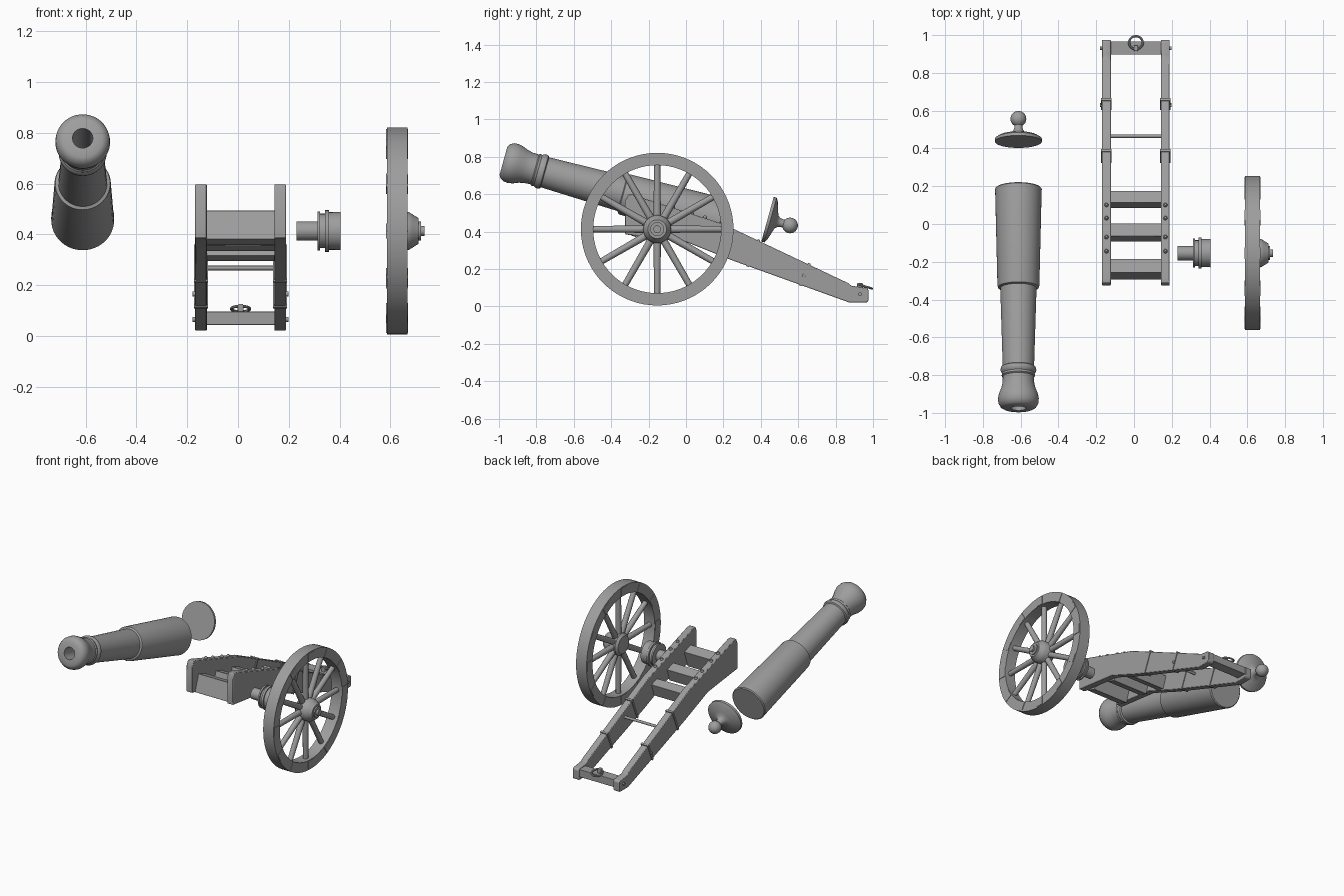
import bpy, bmesh, math
from mathutils import Vector, Matrix

cube = bpy.data.objects.get("Cube")
if cube:
    bpy.data.objects.remove(cube, do_unlink=True)

grey = bpy.data.materials.new("plain grey")
grey.use_nodes = True
tone = (0.34, 0.34, 0.34, 1)
grey.diffuse_color = tone
grey.node_tree.nodes["Principled BSDF"].inputs["Base Color"].default_value = tone
made = []


def finish(bm, name, matrix=None, bevel=0):
    bmesh.ops.remove_doubles(bm, verts=bm.verts, dist=1e-5)
    bmesh.ops.recalc_face_normals(bm, faces=bm.faces)
    mesh = bpy.data.meshes.new(name)
    bm.to_mesh(mesh)
    bm.free()
    mesh.materials.append(grey)
    ob = bpy.data.objects.new(name, mesh)
    bpy.context.collection.objects.link(ob)
    if matrix:
        ob.matrix_world = matrix
    if bevel:
        mod = ob.modifiers.new("Bevel", 'BEVEL')
        mod.width = bevel
        mod.segments = 2
    made.append(ob)
    return ob


def lathe(name, profile, origin, axis, sides=32, closed=False):
    """Revolve (distance along axis, radius) points about an axis."""
    bm = bmesh.new()
    rings = []
    for t, r in profile:
        rings.append([bm.verts.new((r * math.cos(a), r * math.sin(a), t))
                      for a in (math.tau * i / sides for i in range(sides))])
    pairs = list(zip(rings, rings[1:]))
    if closed:
        pairs.append((rings[-1], rings[0]))
    for lo, hi in pairs:
        for i in range(sides):
            j = (i + 1) % sides
            bm.faces.new((lo[i], lo[j], hi[j], hi[i]))
    turn = Vector(axis).to_track_quat('Z', 'Y').to_matrix().to_4x4()
    # collapse the rings that lie on the axis
    bmesh.ops.dissolve_degenerate(bm, dist=1e-6, edges=bm.edges)
    return finish(bm, name, Matrix.Translation(origin) @ turn)


def rod(name, start, end, r1, r2=None, sides=16):
    start, end = Vector(start), Vector(end)
    length = (end - start).length
    return lathe(name, [(0, 0), (0, r1), (length, r2 or r1), (length, 0)],
                 start, end - start, sides)


def box(name, centre, size, tilt=0, bevel=0):
    bm = bmesh.new()
    bmesh.ops.create_cube(bm, size=1)
    bmesh.ops.scale(bm, vec=size, verts=bm.verts)
    return finish(bm, name, Matrix.Translation(centre) @ Matrix.Rotation(tilt, 4, 'X'), bevel)


def slab(name, outline, x, width, bevel):
    """Extrude a side outline of (y, z) points across x."""
    bm = bmesh.new()
    face = bm.faces.new([bm.verts.new((x - width / 2, y, z)) for y, z in outline])
    new = bmesh.ops.extrude_face_region(bm, geom=[face])["geom"]
    bmesh.ops.translate(bm, vec=(width, 0, 0),
                        verts=[v for v in new if isinstance(v, bmesh.types.BMVert)])
    return finish(bm, name, bevel=bevel)


# Barrel, pointing forward and up, with a hollow bore
pitch = math.radians(15.5)
forward = Vector((0, -math.cos(pitch), math.sin(pitch)))
barrel_x = -0.612
lathe("barrel", [
    (0, 0), (0, .118), (.006, .124), (.02, .123), (.535, .111), (.545, .108),
    (.55, .096), (.98, .083), (.985, .092), (1.0, .095), (1.012, .09),
    (1.018, .086), (1.03, .089), (1.036, .083), (1.07, .084), (1.1, .091),
    (1.13, .103), (1.155, .108), (1.18, .106), (1.2, .095), (1.21, .078),
    (1.21, .04), (.6, .04), (.6, 0)],
    (barrel_x, .19, .455), forward, 48)

# Breech cap with its knob
ball = [(.125 - .042 * math.cos(a), .042 * math.sin(a))
        for a in (math.pi * (.17 + .83 * i / 10) for i in range(11))]
lathe("breech_cap", [(0, 0), (0, .124), (.016, .124), (.028, .105), (.042, .06),
                     (.05, .036), (.062, .026), (.075, .022)] + ball,
      (barrel_x, .436, .466), -forward, 40)

# Wheel rim, spokes and face plates
hub_y, hub_z, wheel_x = -.154, .413, .627
hub = Vector((wheel_x, hub_y, hub_z))
lathe("wheel_rim", [(-.04, .342), (-.04, .408), (.04, .408), (.04, .342)],
      hub, (1, 0, 0), 72, closed=True)
for i in range(12):
    angle = math.tau * i / 12
    out = Vector((0, math.cos(angle), math.sin(angle)))
    rod(f"spoke_{i + 1}", hub + out * .05, hub + out * .345, .02, .017, 12)
    for side in (-1, 1):
        box(f"rim_plate_{i + 1}", hub + out * .373 + Vector((side * .04, 0, 0)),
            (.006, .058, .06), angle)

# Wheel hub with stepped outer cap
lathe("wheel_hub", [(-.04, 0), (-.04, .06), (-.025, .074), (.045, .075), (.06, .066),
                    (.085, .05), (.085, .037), (.094, .037), (.094, .02),
                    (.108, .02), (.108, 0)], hub, (1, 0, 0))

# Loose axle end with collars
lathe("axle_collar", [(0, 0), (0, .038), (.083, .038), (.083, .077), (.094, .077),
                      (.094, .068), (.112, .068), (.112, .082), (.128, .082),
                      (.128, .074), (.174, .075), (.174, 0)],
      (.23, hub_y, hub_z), (1, 0, 0))

# Carriage cheeks
mid_x, half = .01, .156
top_line = [(-.325, .565), (-.31, .597), (-.285, .597), (.2, .44), (.866, .125)]
under_line = [(-.325, .385), (0, .345), (.25, .245), (.875, .02)]
outline = top_line + [(.885, .11), (.962, .1), (.975, .09), (.975, .03), (.965, .02)]
outline += under_line[::-1]


def height(line, y):
    for (y0, z0), (y1, z1) in zip(line, line[1:]):
        if y0 <= y <= y1:
            return z0 + (z1 - z0) * (y - y0) / (y1 - y0)


for side, label in ((1, "left"), (-1, "right")):
    x = mid_x + side * half
    slab(f"{label}_cheek", outline, x, .046, .004)
    # Iron straps around the trail
    for y in (.36, .635):
        hi, lo = height(top_line, y), height(under_line, y)
        box(f"{label}_strap", (x, y, (hi + lo) / 2),
            (.056, .014, (hi - lo) * .92 + .012), -math.radians(23))
    # Domed bolts along the upper edge
    for y in (.1, .03, -.07, -.145):
        z = height(top_line, y)
        lathe(f"{label}_top_bolt", [(-.01, 0), (-.01, .011), (.006, .011), (.013, .006),
                                    (.014, 0)], (x, y, z), (0, .31, .95), 12)
    # Bolts through the sides
    for y, z in ((.93, .065), (.63, .165)):
        rod(f"{label}_side_bolt", (x, y, z), (x + side * .033, y, z), .01, sides=12)

# Tilted cross blocks between the cheeks
inner = 2 * half - .04
lean = -math.radians(18.5)
for name, y, z, depth, tall in (("front_block", -.24, .425, .075, .12),
                                ("middle_block", -.045, .388, .072, .09),
                                ("rear_block", .13, .348, .065, .09)):
    box(name, (mid_x, y, z), (inner, depth, tall), lean, .002)

# Tie rod and tail beam
rod("tie_rod", (mid_x - half, .465, .267), (mid_x + half, .465, .267), .009)
box("tail_beam", (mid_x, .932, .069), (inner, .07, .052), 0, .002)

# Towing ring held by an eye bolt
box("eye_bolt", (mid_x, .93, .1), (.022, .03, .05), 0, .004)
section = [(.006 * math.sin(math.tau * i / 8), .036 + .006 * math.cos(math.tau * i / 8))
           for i in range(8)]
lathe("towing_ring", section, (mid_x, .96, .106), (0, .3, .95), 32, closed=True)

# Smooth curved parts while keeping edges sharp
bpy.ops.object.select_all(action='DESELECT')
for ob in made:
    ob.select_set(True)
bpy.context.view_layer.objects.active = made[0]
bpy.ops.object.shade_smooth_by_angle(angle=math.radians(35))
